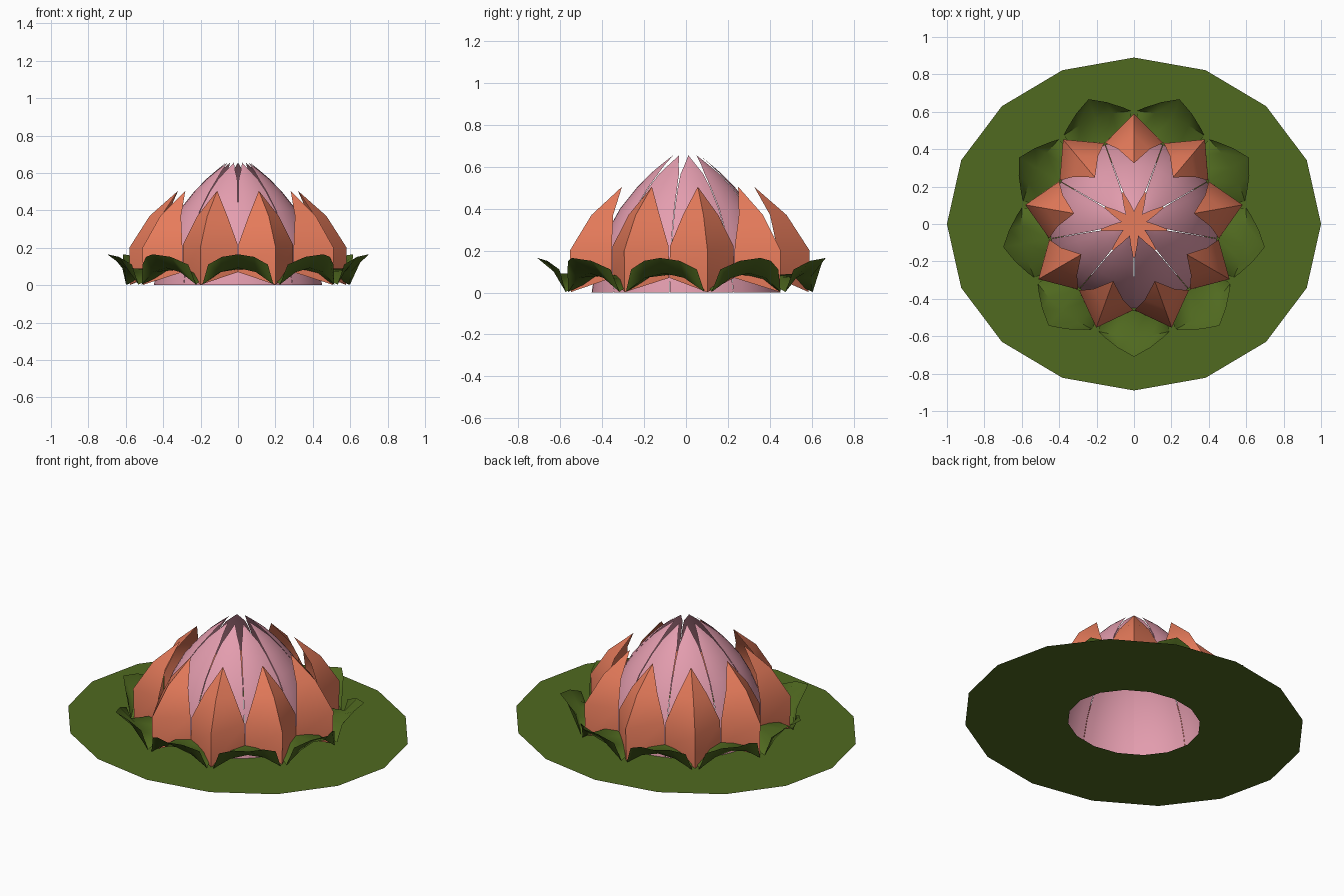
import bpy, bmesh, math
from mathutils import Vector

cube = bpy.data.objects.get("Cube")
if cube:
    bpy.data.objects.remove(cube, do_unlink=True)

PETALS = 9


def material(name, color):
    m = bpy.data.materials.new(name)
    m.use_nodes = True
    m.diffuse_color = (*color, 1)
    bsdf = m.node_tree.nodes["Principled BSDF"]
    bsdf.inputs["Base Color"].default_value = (*color, 1)
    bsdf.inputs["Roughness"].default_value = 0.8
    return m


pink = material("petal pink", (0.78, 0.34, 0.43))
orange = material("petal orange", (0.80, 0.20, 0.105))
green = material("leaf green", (0.08, 0.142, 0.014))


def polar(angle, r, z):
    a = math.radians(angle)
    return Vector((r * math.cos(a), r * math.sin(a), z))


def finish(bm, name, mat):
    bmesh.ops.remove_doubles(bm, verts=bm.verts, dist=0.0005)
    mesh = bpy.data.meshes.new(name)
    bm.to_mesh(mesh)
    bm.free()
    mesh.materials.append(mat)
    obj = bpy.data.objects.new(name, mesh)
    bpy.context.collection.objects.link(obj)
    return obj


def smooth(obj, degrees):
    bpy.ops.object.select_all(action="DESELECT")
    obj.select_set(True)
    bpy.context.view_layer.objects.active = obj
    bpy.ops.object.shade_smooth_by_angle(angle=math.radians(degrees))


def petal_ring(name, mat, rows, steps, start, crease):
    """Each row: centre radius, centre z, edge radius, edge z, half angle."""
    bm = bmesh.new()
    for k in range(PETALS):
        centre = start + k * 360 / PETALS
        grid = []
        for rc, zc, re, ze, half in rows:
            line = []
            for i in range(-steps, steps + 1):
                t = i / steps
                r = rc + (re - rc) * abs(t)
                z = zc + (ze - zc) * t * t
                line.append(bm.verts.new(polar(centre + t * half, r, z)))
            grid.append(line)
        for low, high in zip(grid, grid[1:]):
            for i in range(2 * steps):
                bm.faces.new((low[i], low[i + 1], high[i + 1], high[i]))
    smooth(finish(bm, name, mat), crease)


# Closed inner bud, smoothly rounded
bud_profile = [(0.45, 0.001, 19.9), (0.435, 0.1, 19.9), (0.41, 0.2, 19.9), (0.37, 0.3, 19.85),
               (0.315, 0.4, 19.8), (0.235, 0.5, 19.6), (0.17, 0.567, 18.6),
               (0.12, 0.61, 13), (0.065, 0.655, 0)]
petal_ring("inner_petals", pink, [(r, z, r, z, h) for r, z, h in bud_profile], 3, 90, 40)

# Creased outer petals
petal_ring("outer_petals", orange, [
    (0.585, 0.002, 0.46, 0.07, 19.9),
    (0.59, 0.2, 0.46, 0.22, 19.6),
    (0.48, 0.37, 0.41, 0.37, 12),
    (0.325, 0.505, 0.325, 0.505, 0)], 1, 90, 45)

# Cupped sepals between the outer petals, listed from tip to base
petal_ring("sepals", green, [
    (0.71, 0.165, 0.625, 0.11, 14.8),
    (0.6, 0.092, 0.605, 0.003, 18.3),
    (0.46, 0.085, 0.47, 0.06, 19.3)], 2, 270, 60)

# Flower heart, hidden inside the bud
bm = bmesh.new()
bmesh.ops.create_circle(bm, cap_ends=True, segments=18, radius=0.18)
bmesh.ops.translate(bm, verts=bm.verts, vec=(0, 0, 0.38))
finish(bm, "flower_heart", orange)

# Floating leaf pad: oval ring with an open middle
bm = bmesh.new()
SIDES = 16
inner, rim = [[bm.verts.new(polar(i * 360 / SIDES, r, 0)) for i in range(SIDES)] for r in (0.39, 1.0)]
for i in range(SIDES):
    j = (i + 1) % SIDES
    bm.faces.new((inner[i], rim[i], rim[j], inner[j]))
bmesh.ops.scale(bm, verts=bm.verts, vec=(1, 0.89, 1))
finish(bm, "leaf_pad", green)
